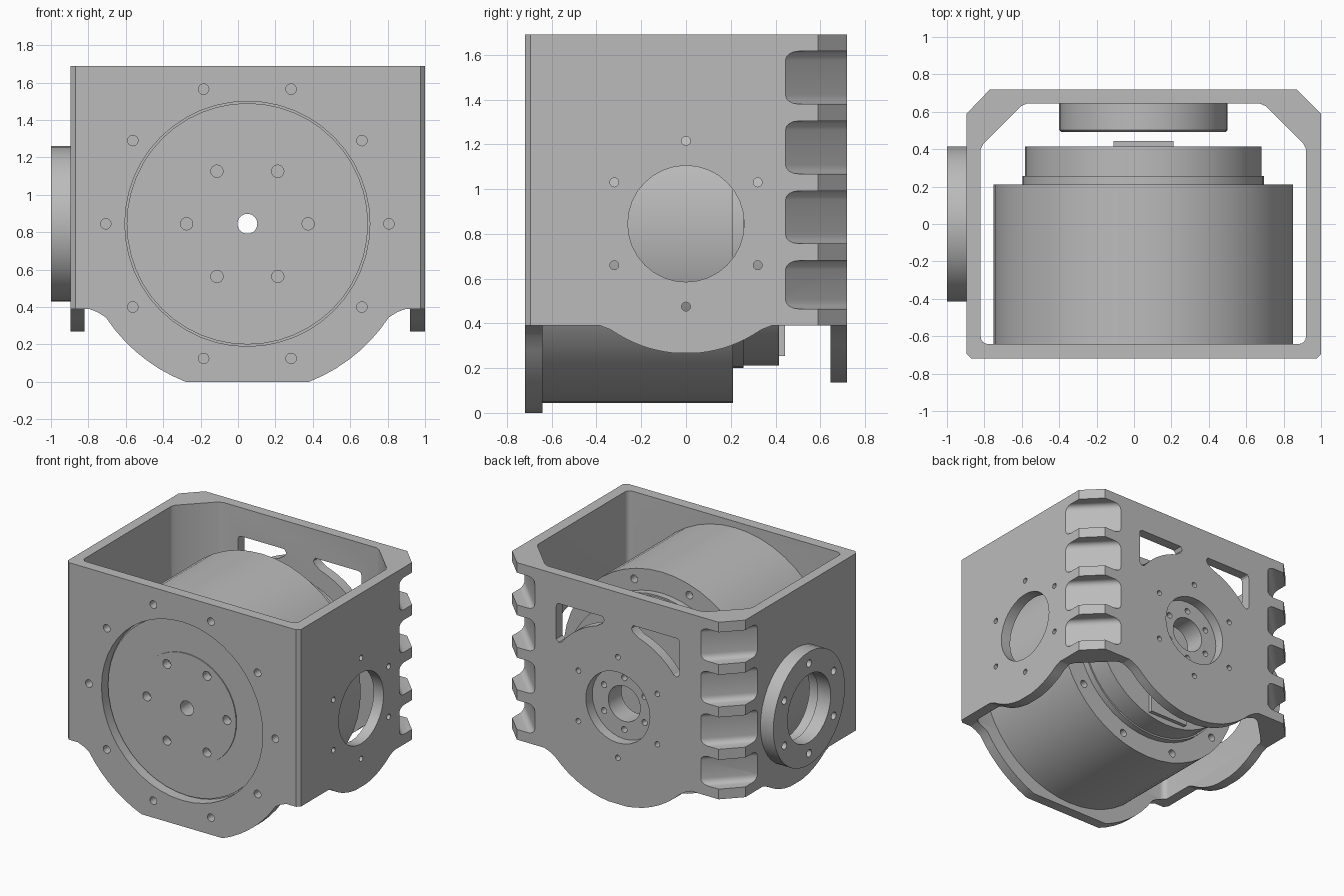
import bpy, bmesh, math
from mathutils import Vector

if "Cube" in bpy.data.objects:
    bpy.data.objects.remove(bpy.data.objects["Cube"])

CX, CZ = 0.05, 0.845          # shared bore centre
Q = math.sqrt(0.5)

grey = bpy.data.materials.new("machined grey")
grey.diffuse_color = (0.5, 0.5, 0.5, 1)
grey.use_nodes = True
grey.node_tree.nodes["Principled BSDF"].inputs["Base Color"].default_value = grey.diffuse_color

# maps a profile point (u, v) and a depth w to space for each extrusion direction
AXES = {
    "x": lambda u, v, w: (w, u, v),
    "y": lambda u, v, w: (u, w, v),
    "z": lambda u, v, w: (u, v, w),
    "corner_left": lambda u, v, w: (CX - (u + w) * Q, (u - w) * Q, v),
    "corner_right": lambda u, v, w: (CX + (u + w) * Q, (u - w) * Q, v),
}


def finish(name, bm):
    bmesh.ops.recalc_face_normals(bm, faces=bm.faces)
    mesh = bpy.data.meshes.new(name)
    bm.to_mesh(mesh)
    bm.free()
    mesh.materials.append(grey)
    ob = bpy.data.objects.new(name, mesh)
    bpy.context.collection.objects.link(ob)
    return ob


def make(name, prisms):
    """One object from a list of (points, axis, low, high) prisms."""
    bm = bmesh.new()
    for pts, axis, lo, hi in prisms:
        f = AXES[axis]
        a = [bm.verts.new(f(u, v, lo)) for u, v in pts]
        b = [bm.verts.new(f(u, v, hi)) for u, v in pts]
        bm.faces.new(a)
        bm.faces.new(b[::-1])
        for i in range(len(pts)):
            j = (i + 1) % len(pts)
            bm.faces.new((a[j], a[i], b[i], b[j]))
    return finish(name, bm)


def lathe(name, profile, steps):
    """Closed (radius, y) profile turned about the main bore."""
    bm = bmesh.new()
    vs = [bm.verts.new((CX + r, y, CZ)) for r, y in profile]
    es = [bm.edges.new((vs[i], vs[(i + 1) % len(vs)])) for i in range(len(vs))]
    bmesh.ops.spin(bm, geom=vs + es, cent=(CX, 0, CZ), axis=(0, 1, 0),
                   angle=math.tau, steps=steps)
    bmesh.ops.remove_doubles(bm, verts=bm.verts, dist=1e-5)
    return finish(name, bm)


def cut(ob, prisms):
    cutter = make("cutter", prisms)
    cutter.hide_render = True
    mod = ob.modifiers.new("cut", "BOOLEAN")
    mod.operation, mod.solver, mod.object = "DIFFERENCE", "EXACT", cutter
    dg = bpy.context.evaluated_depsgraph_get()
    mesh = bpy.data.meshes.new_from_object(ob.evaluated_get(dg))
    ob.modifiers.clear()
    ob.data = mesh
    bpy.data.objects.remove(cutter)


def arc(cu, cv, r, a0, a1, n):
    return [(cu + r * math.cos(math.radians(a0 + (a1 - a0) * i / n)),
             cv + r * math.sin(math.radians(a0 + (a1 - a0) * i / n))) for i in range(n + 1)]


def disc(cu, cv, r, n=32):
    return arc(cu, cv, r, 0, 360, n)[:-1]


def bolts(axis, cu, ring, r, count, start, lo, hi):
    out = []
    for i in range(count):
        a = math.radians(start + 360 * i / count)
        out.append((disc(cu + ring * math.cos(a), CZ + ring * math.sin(a), r, 16), axis, lo, hi))
    return out


def mirror_x(pts):
    return [(2 * CX - u, v) for u, v in pts]


def lobe(cu, r, drop):
    """Rounded flange below the wall edge, with small fillets at both ends."""
    a0 = math.degrees(math.asin(0.5 / r))
    a1 = math.degrees(math.asin(min(1, drop / r)))
    x0 = r * math.cos(math.radians(a0))
    right = [(x0 + 0.09, 0.39 - CZ), (x0 + 0.045, -0.472)] + arc(0, 0, r, -a0, -min(a1, 84), 7)
    pts = right + [(-u, v) for u, v in right[::-1]]
    return [(cu + u, CZ + v) for u, v in pts]


# --- cutters shared by walls and flanges
front_cuts = [(disc(CX, CZ, 0.655, 48), "y", -0.8, -0.5)] + \
    bolts("y", CX, 0.757, 0.028, 10, 0, -0.8, -0.6)
back_cuts = [(disc(CX, CZ, 0.26), "y", 0.55, 0.8)] + \
    bolts("y", CX, 0.37, 0.02, 6, 30, 0.55, 0.8)
side_cuts = [(disc(0, CZ, 0.26), "x", lo, hi) for lo, hi in ((-1.1, -0.7), (0.8, 1.1))] + \
    bolts("x", 0, 0.37, 0.02, 6, 30, 0.8, 1.1)

# --- housing: four walls with chamfered rear corners
outer = [(-0.87, -0.72), (0.975, -0.72), (1.0, -0.695), (1.0, 0.59),
         (0.87, 0.72), (-0.77, 0.72), (-0.895, 0.59), (-0.895, -0.695)]
inner = arc(-0.78, -0.602, 0.04, 180, 270, 4) + arc(0.88, -0.602, 0.04, 270, 360, 4) + \
    [(0.92, 0.40), (0.905, 0.43), (0.705, 0.63), (0.67, 0.645),
     (-0.57, 0.645), (-0.605, 0.63), (-0.805, 0.43), (-0.82, 0.40)]
housing = make("housing", [(outer, "z", 0.39, 1.69)])
cut(housing, [(inner, "z", 0.2, 1.9)])
cut(housing, front_cuts)
cut(housing, back_cuts)
cut(housing, side_cuts)

# --- cooling notches across the rear corners
notches = []
for lo, hi in ((0.465, 0.68), (0.757, 0.992), (1.068, 1.304), (1.38, 1.616)):
    prof = [(1.3, lo)] + arc(1.026, lo + 0.04, 0.04, 270, 180, 4) + \
        arc(1.026, hi - 0.04, 0.04, 180, 90, 4) + [(1.3, hi)]
    notches += [(prof, "corner_left", -0.5, 0.5), (prof, "corner_right", -0.5, 0.5)]
cut(housing, notches)

# --- curved triangular windows in the rear wall
window = arc(CX, CZ, 0.58, 42, 73, 8) + [(0.175, 1.43), (0.16, 1.455), (0.175, 1.48)] + \
    arc(0.525, 1.455, 0.025, 90, 0, 3) + [(0.55, 1.215), (0.53, 1.195), (0.505, 1.205)]
cut(housing, [(window, "y", 0.55, 0.8), (mirror_x(window), "y", 0.55, 0.8)])

# --- flanges hanging below the walls
front_flange = make("front_flange", [(lobe(CX, 0.907, 0.845), "y", -0.72, -0.642)])
cut(front_flange, front_cuts)
back_flange = make("back_flange", [(lobe(CX, 0.712, 0.712), "y", 0.645, 0.72)])
cut(back_flange, back_cuts)
side_profile = lobe(0, 0.58, 0.58)
for name, lo, hi in (("left_flange", -0.895, -0.82), ("right_flange", 0.92, 1.0)):
    cut(make(name, [(side_profile, "x", lo, hi)]), side_cuts)

# --- motor with stepped rear, front face plate and through bore
motor = lathe("motor", [(0.053, -0.665), (0.40, -0.665), (0.40, -0.658), (0.645, -0.658),
                        (0.645, -0.642), (0.80, -0.642), (0.80, 0.21), (0.695 - CX, 0.21),
                        (0.645, 0.257), (0.633, 0.257), (0.633, 0.415), (0.053, 0.415)], 48)
cut(motor, bolts("y", CX, 0.325, 0.033, 6, 0, -0.8, -0.6))
cut(motor, bolts("y", CX, 0.725, 0.028, 10, 0, 0.15, 0.3))

# --- connector block on the motor's rear face
make("motor_connector", [([(-0.11, 0.255), (0.21, 0.255), (0.21, 0.40), (-0.11, 0.40)],
                          "y", 0.40, 0.443)])

# --- bearing hub inside the rear wall
back_hub = lathe("back_hub", [(0.13, 0.492), (0.44, 0.492), (0.45, 0.502),
                              (0.45, 0.645), (0.13, 0.645)], 40)
cut(back_hub, bolts("y", CX, 0.19, 0.022, 6, 30, 0.57, 0.7))

# --- mounting ring on the left wall
left_hub = make("left_hub", [(disc(0, CZ, 0.415, 40), "x", -1.0, -0.895)])
cut(left_hub, [(disc(0, CZ, 0.25), "x", -1.1, -0.8)] +
    bolts("x", 0, 0.33, 0.027, 6, 30, -1.1, -0.93))

# --- smooth curved faces, keep machined edges sharp
for ob in bpy.context.scene.objects:
    ob.select_set(True)
    bpy.context.view_layer.objects.active = ob
bpy.ops.object.shade_smooth_by_angle(angle=math.radians(25))
